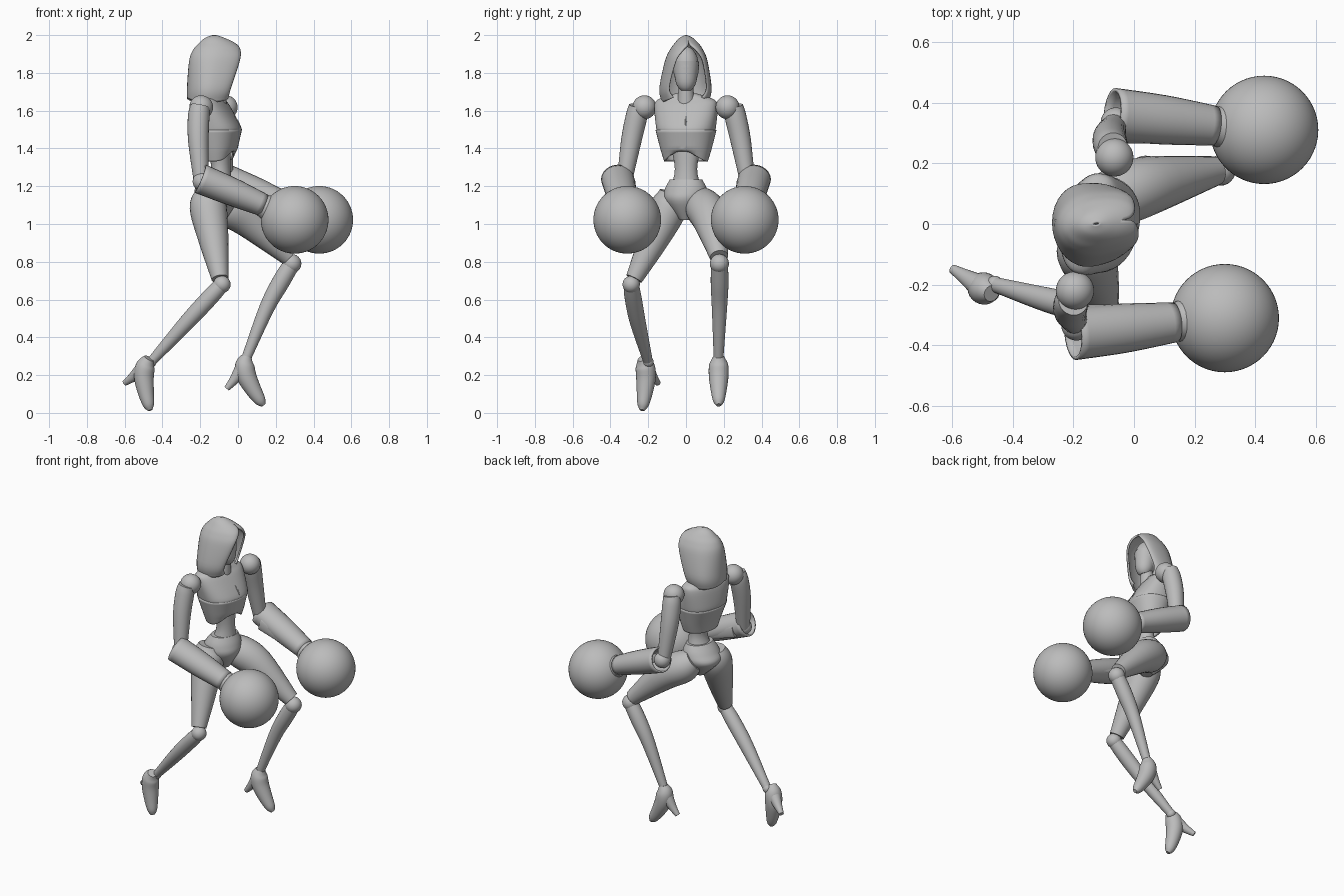
import bpy
import bmesh
from math import sin, cos, pi, radians, copysign
from mathutils import Vector, Matrix

cube = bpy.data.objects.get("Cube")
if cube:
    bpy.data.objects.remove(cube, do_unlink=True)

grey = bpy.data.materials.new("plain grey")
grey.use_nodes = True
colour = (0.5, 0.5, 0.5, 1)
grey.diffuse_color = colour
grey.node_tree.nodes["Principled BSDF"].inputs["Base Color"].default_value = colour


def finish(name, bm, thickness=0):
    """Turn a bmesh into a smooth object, with a wall if it is a shell."""
    bmesh.ops.recalc_face_normals(bm, faces=bm.faces)
    mesh = bpy.data.meshes.new(name)
    bm.to_mesh(mesh)
    bm.free()
    mesh.materials.append(grey)
    obj = bpy.data.objects.new(name, mesh)
    bpy.context.collection.objects.link(obj)
    if thickness:
        wall = obj.modifiers.new("wall", "SOLIDIFY")
        wall.thickness = thickness
        wall.offset = -1
    bpy.ops.object.select_all(action="DESELECT")
    obj.select_set(True)
    bpy.context.view_layer.objects.active = obj
    bpy.ops.object.shade_smooth_by_angle(angle=radians(40))


def skin(rings, closed=True, caps=True):
    """Bridge a list of point rings with quads."""
    bm = bmesh.new()
    rows = [[bm.verts.new(p) for p in ring] for ring in rings]
    count = len(rows[0])
    for low, high in zip(rows, rows[1:]):
        for i in range(count if closed else count - 1):
            j = (i + 1) % count
            bm.faces.new((low[i], low[j], high[j], high[i]))
    if caps:
        bm.faces.new(rows[0])
        bm.faces.new(rows[-1])
    return bm


def refine(keys, steps=5):
    """Catmull-Rom interpolation of equal-length tuples."""
    keys = [Vector(key) for key in keys]
    padded = [keys[0], *keys, keys[-1]]
    out = []
    for a, b, c, d in zip(padded, padded[1:], padded[2:], padded[3:]):
        for k in range(steps):
            t = k / steps
            out.append(b + (c - a) * (t / 2) + (a * 2 - b * 5 + c * 4 - d) * (t * t / 2)
                       + (b * 3 - a - c * 3 + d) * (t ** 3 / 2))
    return out + [keys[-1]]


def limb(name, keys, width=1, sides=24, thickness=0):
    """Sweep a round section along keys of x, y, z, radius; width scales it along y."""
    path = refine(keys)
    rings = []
    for i, point in enumerate(path):
        ahead = path[min(i + 1, len(path) - 1)]
        behind = path[max(i - 1, 0)]
        tangent = ahead.xyz - behind.xyz
        depth = tangent.cross(Vector((0, 1, 0))).normalized()
        side = depth.cross(tangent).normalized() * width
        angles = [2 * pi * k / sides for k in range(sides)]
        rings.append([point.xyz + (depth * cos(a) + side * sin(a)) * point.w for a in angles])
    finish(name, skin(rings, caps=not thickness), thickness)


def ball(name, centre, radius, stretch=(1, 1, 1), segments=40):
    bm = bmesh.new()
    shape = Matrix.Translation(centre) @ Matrix.Diagonal((*stretch, 1))
    bmesh.ops.create_uvsphere(bm, u_segments=segments, v_segments=segments // 2,
                              radius=radius, matrix=shape)
    finish(name, bm)


def body(name, keys, yaw, power=1, lift=0, thickness=0):
    """Stack level rings of z, centre x, depth, width, turned by yaw; lift arches the front hem."""
    turn = Matrix.Rotation(radians(yaw), 3, "Z")
    rings = []
    for n, (z, centre, depth, width) in enumerate(refine(keys)):
        ring = []
        for k in range(40):
            c, s = cos(pi * k / 20), sin(pi * k / 20)
            point = Vector((depth * copysign(abs(c) ** power, c),
                            width * copysign(abs(s) ** power, s), 0))
            rise = lift * max(0, 1 - n / 5) * max(0, c) ** 3
            ring.append(turn @ point + Vector((centre, 0, z + rise)))
        rings.append(ring)
    finish(name, skin(rings, caps=not thickness), thickness)


def hood(name, keys, pivot, yaw):
    """Open shell from rings of z, back x, front x, half width and half opening."""
    turn = Matrix.Translation(pivot) @ Matrix.Rotation(radians(yaw), 4, "Z")
    rings = []
    for n, (z, back, front, wide, gap) in enumerate(refine(keys)):
        middle, reach, gap = (back + front) / 2, (front - back) / 2, max(gap, 0)
        half = []
        for k in range(17):
            a = pi * k / 16
            y = wide * sin(a) if k < 8 else gap + (wide - gap) * sin(a)
            dip = max(0, 1 - n / 5) * .025 * sin(a)
            half.append(Vector((middle - reach * cos(a), y, z - dip)) - Vector(pivot))
        mirrored = [Vector((p.x, -p.y, p.z)) for p in reversed(half[1:])]
        rings.append([turn @ p for p in mirrored + half])
    bm = skin(rings, closed=False, caps=False)
    bmesh.ops.remove_doubles(bm, verts=bm.verts, dist=.0005)
    finish(name, bm, .012)


# Hood, head, lower mask and neck
hood("hood", [(1.67, -.27, -.06, .125, .075), (1.72, -.27, -.05, .138, .1),
              (1.86, -.26, 0, .112, .072), (1.92, -.24, .01, .088, .035),
              (1.955, -.21, -.01, .064, .004), (1.985, -.175, -.07, .035, 0),
              (2, -.135, -.115, .005, 0)], (-.13, 0, 0), 8)
ball("head", (-.1, 0, 1.83), .11, (.68, .62, 1))
limb("face_mask", [(-.085, 0, 1.71, .03), (-.082, 0, 1.75, .054), (-.095, 0, 1.855, .07)])
limb("neck", [(-.115, 0, 1.58, .055), (-.095, 0, 1.75, .035)])

# Torso plates, waist and pelvis
body("chest", [(1.485, -.115, .118, .15), (1.51, -.115, .128, .158), (1.62, -.14, .09, .17),
               (1.66, -.145, .065, .15), (1.69, -.135, .04, .06)], -14, .85)
body("rib_cage", [(1.335, -.105, .075, .105), (1.4, -.108, .09, .125),
                  (1.5, -.115, .12, .15)], -14, .9, lift=.07, thickness=.012)
body("waist", [(1.17, -.105, .08, .09), (1.29, -.09, .05, .06), (1.44, -.11, .07, .09)], -16)
body("pelvis", [(1.02, -.1, .035, .03), (1.12, -.12, .115, .11), (1.18, -.11, .1, .115),
                (1.235, -.1, .066, .088)], -20)

# Slim raised seam down the middle of the chest
limb("chest_seam", [(-.02, 0, 1.4, .004), (.01, 0, 1.51, .004), (-.02, 0, 1.57, .004)], sides=8)


def arm(label, side, ahead):
    """One arm; ahead is how far forward it sits."""
    def place(*keys):
        return [(x + ahead, side * y, z, r) for x, y, z, r in keys]

    def joint(part, x, y, z, radius):
        ball(label + part, (x + ahead, side * y, z), radius, segments=56)

    joint("_shoulder_ball", -.195, .22, 1.618, .063)
    joint("_elbow", -.19, .335, 1.225, .05)
    joint("_sphere_fist", .3, .311, 1.022, .179)
    limb(label + "_upper_arm", place((-.2, .252, 1.625, .05), (-.208, .262, 1.57, .057),
                                     (-.21, .29, 1.44, .054), (-.195, .325, 1.23, .04)))
    limb(label + "_forearm", place((-.2, .362, 1.24, .08), (-.03, .344, 1.17, .074),
                                   (.135, .325, 1.1, .06)), 1.1, thickness=.012)
    limb(label + "_wrist", place((.02, .335, 1.148, .05), (.11, .328, 1.108, .055),
                                 (.2, .315, 1.065, .085), (.26, .31, 1.04, .09)))
    limb(label + "_forearm_ridge", place((-.16, .278, 1.205, .04), (.12, .272, 1.11, .025)), .3)


def leg(label, thigh, shin, foot_at, pitch, yaw):
    """One leg; both feet share a shape that is turned into its pose."""
    limb(label + "_thigh", thigh)
    limb(label + "_shin", shin)
    for part, (*centre, radius) in (("_knee", shin[0]), ("_ankle", shin[-1])):
        ball(label + part, centre, radius * 1.15, segments=24)
    turn = Matrix.Rotation(radians(yaw), 3, "Z") @ Matrix.Rotation(radians(pitch), 3, "Y")

    def pose(*keys):
        return [(*(Vector(foot_at) + turn @ Vector((x, 0, z))), r) for x, z, r in keys]

    limb(label + "_foot", pose((.01, .025, .028), (0, -.02, .05), (.01, -.08, .052),
                               (.045, -.15, .043), (.083, -.21, .03), (.102, -.234, .012)))
    limb(label + "_heel", pose((-.015, -.045, .04), (-.055, -.1, .026), (-.095, -.147, .015)))


arm("right", -1, 0)
arm("left", 1, .13)
leg("right",
    [(-.155, -.07, 1.17, .07), (-.158, -.09, 1.09, .098), (-.13, -.17, .92, .08),
     (-.095, -.275, .71, .045)],
    [(-.085, -.29, .68, .04), (-.15, -.28, .61, .045), (-.27, -.255, .48, .042),
     (-.46, -.2, .27, .025)],
    (-.485, -.22, .268), 18, -32)
leg("left",
    [(-.11, .07, 1.14, .07), (-.05, .095, 1.09, .1), (.06, .13, 1.02, .095),
     (.27, .175, .825, .048)],
    [(.285, .177, .79, .044), (.225, .178, .69, .047), (.15, .177, .55, .04),
     (.04, .172, .28, .025)],
    (.035, .173, .275), 0, 0)
